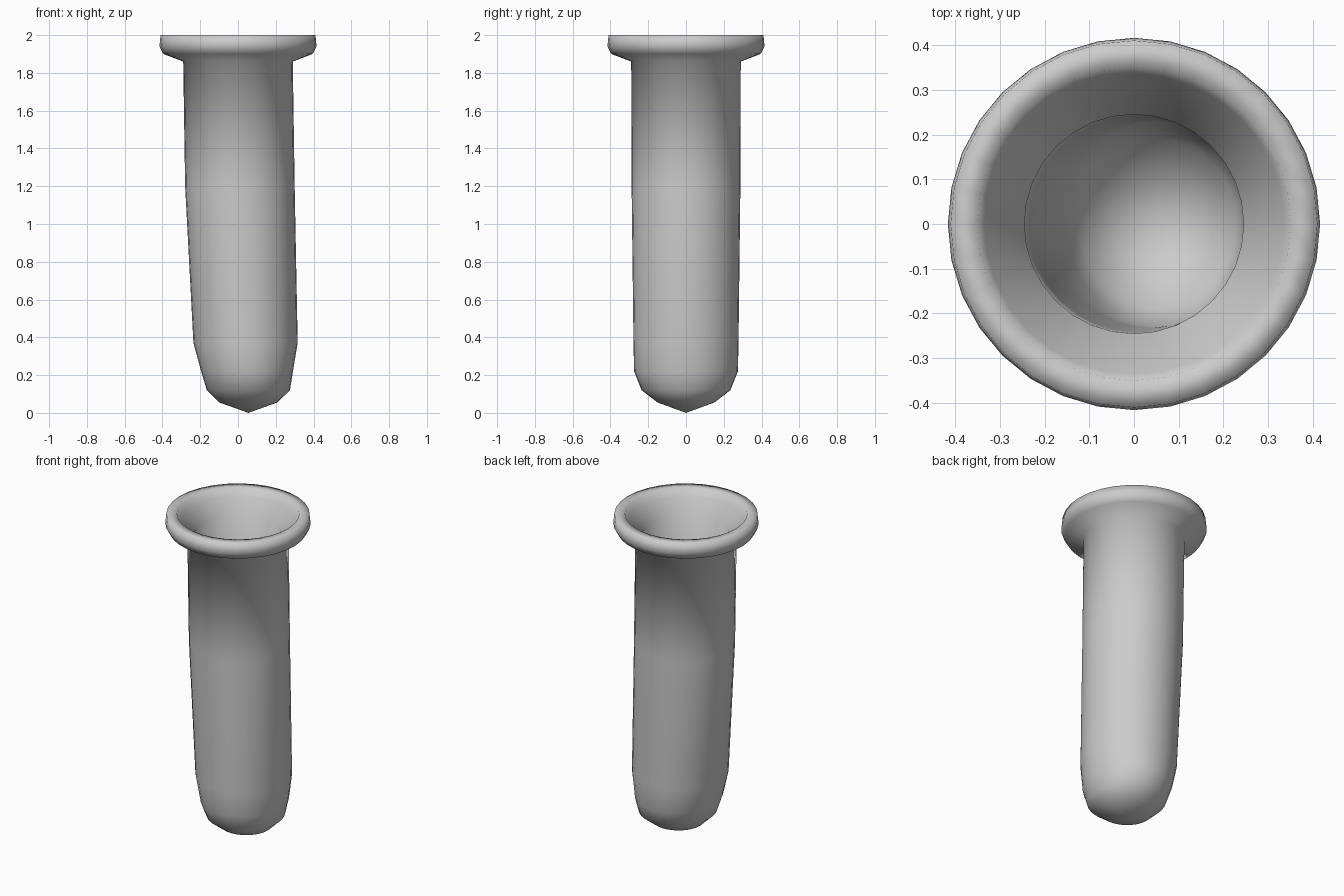
import bpy, bmesh, math

if "Cube" in bpy.data.objects:
    bpy.data.objects.remove(bpy.data.objects["Cube"])

SIDES = 32
WALL = 0.045

# Outer surface of the tube from the tip upward: (z, centre x, radius x, radius y)
TUBE = [
    (0.055, 0.055, 0.153, 0.150),
    (0.12, 0.055, 0.220, 0.235),
    (0.22, 0.048, 0.243, 0.275),
    (0.37, 0.040, 0.276, 0.278),
    (1.20, 0.010, 0.290, 0.288),
    (1.86, 0.0, 0.290, 0.290),
]
# Flared lip, from the outer neck over the top to the inner neck: (z, radius)
LIP = [(1.90, 0.395), (1.94, 0.416), (2.0, 0.41), (2.0, 0.35), (1.95, 0.335)]

rings = list(TUBE)
rings += [(z, 0.0, r, r) for z, r in LIP]
# Inner wall is the outer tube offset by the wall thickness
for i, (z, cx, rx, ry) in reversed(list(enumerate(TUBE))):
    dz = (0.05, 0.045, 0.035, 0.02, 0.0, 0.015)[i]
    rings.append((z + dz, cx, rx - WALL, ry - WALL))

bm = bmesh.new()


def add_ring(z, cx, rx, ry):
    steps = [2 * math.pi * k / SIDES for k in range(SIDES)]
    return [bm.verts.new((cx + rx * math.cos(a), ry * math.sin(a), z)) for a in steps]


def cap(ring, z):
    tip = bm.verts.new((0.055, 0, z))
    for k in range(SIDES):
        bm.faces.new((tip, ring[k], ring[(k + 1) % SIDES]))


# Skin the rings and close both rounded bottoms
loops = [add_ring(*r) for r in rings]
for a, b in zip(loops, loops[1:]):
    for k in range(SIDES):
        n = (k + 1) % SIDES
        bm.faces.new((a[k], a[n], b[n], b[k]))
cap(loops[0], 0.0)
cap(loops[-1], 0.055)
bmesh.ops.recalc_face_normals(bm, faces=bm.faces)
for f in bm.faces:
    f.smooth = True

mesh = bpy.data.meshes.new("tube_with_flared_lip")
bm.to_mesh(mesh)
bm.free()
tube = bpy.data.objects.new("tube_with_flared_lip", mesh)
bpy.context.collection.objects.link(tube)
